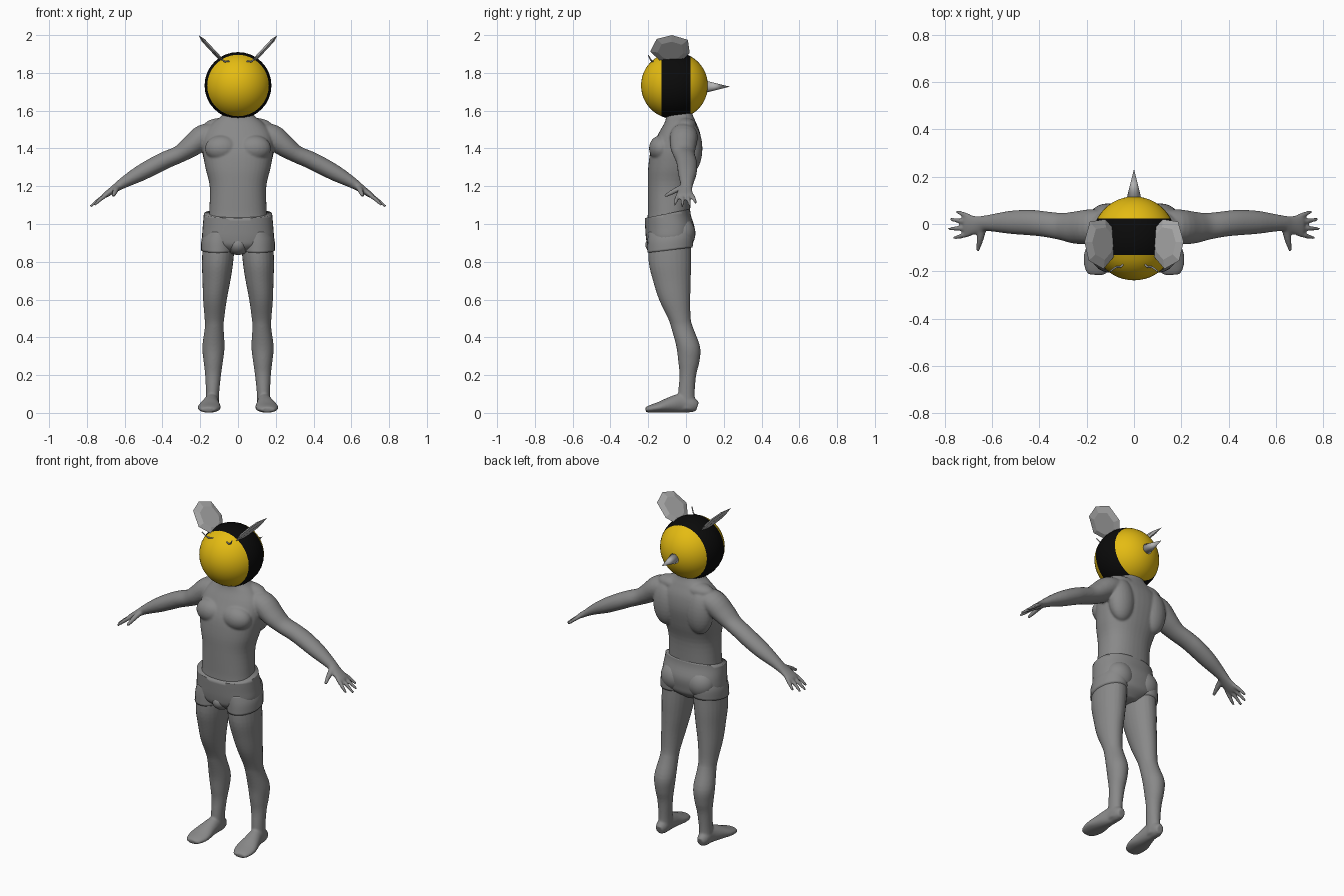
import bpy, bmesh, math
from mathutils import Vector, Matrix

if "Cube" in bpy.data.objects:
    bpy.data.objects.remove(bpy.data.objects["Cube"])

X, Y, Z = Vector((1, 0, 0)), Vector((0, 1, 0)), Vector((0, 0, 1))


def material(name, r, g, b):
    m = bpy.data.materials.new(name)
    m.diffuse_color = (r, g, b, 1)
    m.use_nodes = True
    m.node_tree.nodes["Principled BSDF"].inputs["Base Color"].default_value = m.diffuse_color
    return m


GREY = material("body grey", .25, .25, .25)
PALE = material("wing grey", .45, .45, .45)
YELLOW = material("yellow", .78, .5, .006)
BLACK = material("black", .003, .003, .003)


def finish(bm, name, mats, smooth=True):
    bmesh.ops.recalc_face_normals(bm, faces=bm.faces)
    me = bpy.data.meshes.new(name)
    bm.to_mesh(me)
    bm.free()
    ob = bpy.data.objects.new(name, me)
    bpy.context.collection.objects.link(ob)
    for m in mats:
        me.materials.append(m)
    for p in me.polygons:
        p.use_smooth = smooth
    return ob


def spline(pts, steps=4):
    # Catmull-Rom through tuples of any length
    P = [pts[0]] + list(pts) + [pts[-1]]
    out = []
    for i in range(1, len(P) - 2):
        for k in range(steps):
            t = k / steps
            out.append([.5 * (2 * b + (c - a) * t + (2 * a - 5 * b + 4 * c - d) * t * t
                              + (3 * b - a - 3 * c + d) * t ** 3)
                        for a, b, c, d in zip(*P[i - 1:i + 3])])
    return out + [list(pts[-1])]


def tube(bm, pts, ref=Y, axis=None, n=24, power=2.0, side=1, steps=4):
    # closed tube through (x, y, z, half size across, half size along ref)
    pts = spline(pts, steps)
    cs = [Vector((p[0] * side, p[1], p[2])) for p in pts]
    rings = []
    for i, (c, p) in enumerate(zip(cs, pts)):
        t = axis or (cs[min(i + 1, len(cs) - 1)] - cs[max(i - 1, 0)]).normalized()
        b = (ref - t * ref.dot(t)).normalized()
        a = b.cross(t)
        ring = []
        for k in range(n):
            w = 2 * math.pi * k / n
            u, v = math.cos(w), math.sin(w)
            u = math.copysign(abs(u) ** (2 / power), u)
            v = math.copysign(abs(v) ** (2 / power), v)
            ring.append(bm.verts.new(c + a * u * p[3] + b * v * p[4]))
        rings.append(ring)
    for r, s in zip(rings, rings[1:]):
        for k in range(n):
            bm.faces.new((r[k], r[(k + 1) % n], s[(k + 1) % n], s[k]))
    bm.faces.new(rings[0])
    bm.faces.new(rings[-1])


def ball(bm, c, r):
    bmesh.ops.create_uvsphere(bm, u_segments=24, v_segments=16, radius=1,
                              matrix=Matrix.Translation(c) @ Matrix.Diagonal((*r, 1)))


# Body: overlapping tubes and muscles fused into one skin
bm = bmesh.new()
tube(bm, [(0, -.085, .88, .15, .095), (0, -.09, 1.0, .158, .112), (0, -.09, 1.07, .152, .112),
          (0, -.085, 1.2, .15, .117), (0, -.07, 1.3, .173, .13), (0, -.052, 1.4, .188, .132),
          (0, -.035, 1.48, .178, .11), (0, -.03, 1.54, .13, .082), (0, -.035, 1.58, .08, .07),
          (0, -.04, 1.64, .065, .065)], axis=Z, n=40, power=2.3)
for s in (1, -1):
    ball(bm, (.085 * s, -.13, 1.40), (.09, .066, .07))      # chest
    ball(bm, (.08 * s, .0, 1.52), (.10, .055, .042))        # upper back
    ball(bm, (.11 * s, .025, 1.40), (.08, .062, .13))       # side of back
    # arm and palm
    tube(bm, [(.10, -.01, 1.485, .05, .065), (.18, -.012, 1.462, .066, .074),
              (.25, -.015, 1.41, .057, .068), (.31, -.01, 1.37, .046, .057),
              (.38, 0, 1.34, .046, .054), (.44, .006, 1.31, .046, .054),
              (.52, .007, 1.267, .042, .049), (.59, .005, 1.228, .032, .038),
              (.63, .003, 1.203, .025, .033), (.66, -.004, 1.182, .02, .038),
              (.70, -.006, 1.155, .015, .044), (.715, -.006, 1.145, .011, .042)], side=s)
    # fingers, then thumb
    for y0, x1, y1, z1 in ((.028, .75, .053, 1.11), (.006, .777, .02, 1.097),
                           (-.018, .783, -.02, 1.092), (-.04, .762, -.06, 1.1)):
        tube(bm, [(.69, y0, 1.16, .011, .011), ((.69 + x1) / 2, (y0 + y1) / 2, z1 / 2 + .582, .011, .011),
                  (x1, y1, z1, .007, .007)], n=10, side=s)
    tube(bm, [(.64, -.02, 1.195, .015, .018), (.65, -.065, 1.173, .014, .015),
              (.66, -.112, 1.147, .008, .008)], ref=X, n=10, side=s)
    # leg
    tube(bm, [(.10, -.085, .92, .085, .112), (.108, -.085, .8, .083, .113),
              (.114, -.075, .7, .074, .1), (.122, -.06, .6, .063, .083),
              (.125, -.035, .5, .052, .06), (.126, -.02, .45, .05, .058),
              (.13, .012, .35, .059, .063), (.131, .015, .27, .051, .056),
              (.132, .01, .2, .042, .044), (.135, .002, .1, .035, .044),
              (.138, .005, .02, .036, .045)], axis=Z, side=s)
    # foot
    tube(bm, [(.137, .06, .033, .026, .022), (.138, .03, .042, .041, .034),
              (.139, -.02, .052, .051, .037), (.146, -.08, .043, .042, .049),
              (.152, -.14, .03, .029, .061), (.157, -.19, .021, .02, .052),
              (.158, -.214, .016, .013, .034)], ref=X, side=s)
body = finish(bm, "body", [GREY])
rm = body.modifiers.new("fuse", 'REMESH')
rm.mode = 'VOXEL'
rm.voxel_size = .006
rm.use_smooth_shade = True
sm = body.modifiers.new("soften", 'SMOOTH')
sm.factor = .5
sm.iterations = 5

# Shorts: hip shell cut off at a sloping waist, plus two leg openings
bm = bmesh.new()
tube(bm, [(0, -.085, .84, .05, .07), (0, -.085, .88, .15, .115), (0, -.085, .92, .187, .126),
          (0, -.085, .98, .187, .131), (0, -.097, 1.05, .181, .122), (0, -.1, 1.12, .175, .12)],
     axis=Z, n=40, power=2.3)
cut = bmesh.ops.bisect_plane(bm, geom=bm.verts[:] + bm.edges[:] + bm.faces[:], dist=1e-5,
                             plane_co=(0, -.1, 1.055), plane_no=(0, -.2, 1), clear_outer=True)
bmesh.ops.contextual_create(bm, geom=[g for g in cut['geom_cut'] if isinstance(g, bmesh.types.BMEdge)])
ball(bm, (0, -.14, .89), (.055, .075, .055))
for s in (1, -1):
    tube(bm, [(.095, -.085, .97, .08, .115), (.103, -.083, .92, .09, .122),
              (.106, -.085, .862, .09, .121)], axis=Vector((0, -.12, 1)).normalized(), side=s)
    ball(bm, (.085 * s, -.025, .95), (.085, .075, .085))
finish(bm, "shorts", [GREY])

# Head: ball cut at two planes, black between them
bm = bmesh.new()
C = Vector((0, -.061, 1.733))
bmesh.ops.create_uvsphere(bm, u_segments=32, v_segments=24, radius=.177,
                          matrix=Matrix.Translation(C) @ Matrix.Rotation(math.pi / 2, 4, 'X'))
for y in (-.13, .023):
    bmesh.ops.bisect_plane(bm, geom=bm.verts[:] + bm.edges[:] + bm.faces[:], dist=1e-5,
                           plane_co=(0, y, 0), plane_no=(0, 1, 0))
for f in bm.faces:
    f.material_index = int(-.13 < f.calc_center_median().y < .023)
finish(bm, "head", [YELLOW, BLACK])

# Stinger
bm = bmesh.new()
bmesh.ops.create_cone(bm, cap_ends=True, segments=16, radius1=.032, radius2=0, depth=.13,
                      matrix=Matrix.Translation((0, .168, 1.727)) @ Matrix.Rotation(-math.pi / 2, 4, 'X'))
finish(bm, "stinger", [PALE])

# Wings: thin lens-shaped plates leaning outward; outline as (y, z)
outline = [(-.19, 1.913), (-.155, 1.98), (-.075, 2.0), (.01, 1.975),
           (.02, 1.905), (-.02, 1.867), (-.08, 1.85), (-.14, 1.867)]
for s, label in ((1, "right"), (-1, "left")):
    bm = bmesh.new()
    pts = [Vector((.098 + (z - 1.88) * .93, y, z)) for y, z in outline]
    mid = sum(pts, Vector()) / len(pts)
    nrm = Vector((1, 0, -.93)).normalized() * .01
    flip = lambda v: (v.x * s, v.y, v.z)
    rim = [bm.verts.new(flip(p)) for p in pts]
    for d in (1, -1):
        face = [bm.verts.new(flip(mid + (p - mid) * .65 + nrm * d)) for p in pts]
        bm.faces.new(face)
        for k in range(8):
            j = (k + 1) % 8
            bm.faces.new((rim[k], rim[j], face[j], face[k]))
    finish(bm, label + " wing", [PALE], False)

    # Antenna
    bm = bmesh.new()
    tube(bm, [(.035, -.155, 1.857, .004, .004), (.055, -.18, 1.862, .004, .004),
              (.075, -.182, 1.862, .004, .004), (.1, -.2, 1.893, .003, .003)], ref=Z, n=8, side=s)
    finish(bm, label + " antenna", [PALE])
